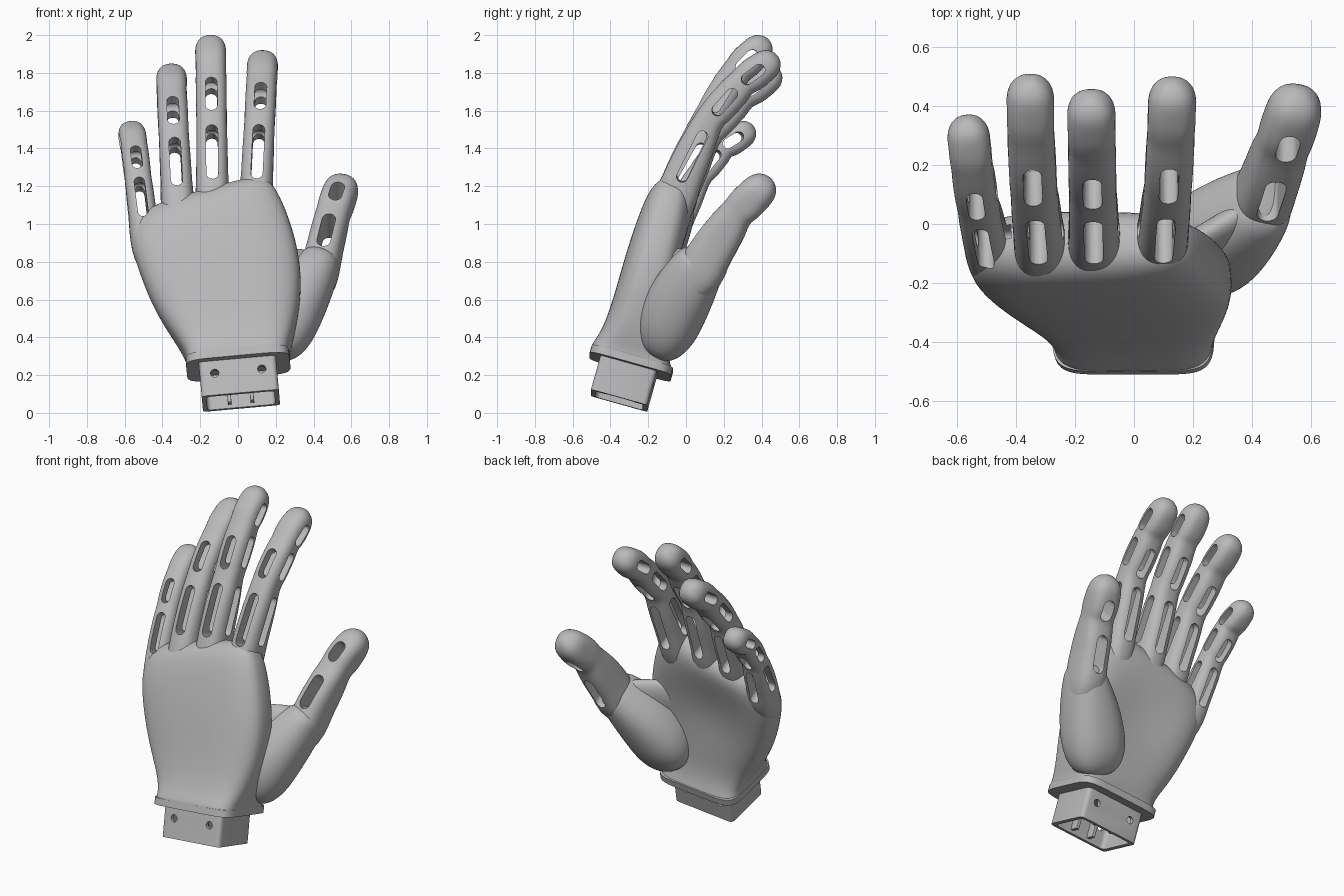
import bpy, bmesh, math
from mathutils import Vector, Matrix

cube = bpy.data.objects.get("Cube")
if cube:
    bpy.data.objects.remove(cube, do_unlink=True)

scene_col = bpy.context.scene.collection
cutters = bpy.data.collections.new("slot_cutters")
scene_col.children.link(cutters)

grey = bpy.data.materials.new("plain_grey")
grey.use_nodes = True
colour = (0.49, 0.49, 0.49, 1)
grey.diffuse_color = colour
grey.node_tree.nodes["Principled BSDF"].inputs["Base Color"].default_value = colour


def ring(c, side, depth, a, b, e=2.5, hollow=0.0, n=28):
    """Superellipse section; hollow dips its palm side."""
    pts = []
    for i in range(n):
        t = 2 * math.pi * i / n
        x = math.copysign(abs(math.cos(t)) ** (2 / e), math.cos(t))
        y = math.copysign(abs(math.sin(t)) ** (2 / e), math.sin(t))
        if y > 0:
            y *= 1 - hollow * (1 - x * x) ** 2
        pts.append(Vector(c) + side * (a * x) + depth * (b * y))
    return pts


def loft(name, rings, subsurf=0, col=None):
    bm = bmesh.new()
    loops = [[bm.verts.new(p) for p in r] for r in rings]
    n = len(loops[0])
    for lo, hi in zip(loops, loops[1:]):
        for i in range(n):
            j = (i + 1) % n
            bm.faces.new((lo[i], lo[j], hi[j], hi[i]))
    bm.faces.new(loops[0])
    bm.faces.new(loops[-1])
    bmesh.ops.recalc_face_normals(bm, faces=bm.faces)
    mesh = bpy.data.meshes.new(name)
    bm.to_mesh(mesh)
    bm.free()
    mesh.materials.append(grey)
    ob = bpy.data.objects.new(name, mesh)
    (col or scene_col).objects.link(ob)
    if subsurf:
        mod = ob.modifiers.new("smooth", 'SUBSURF')
        mod.levels = mod.render_levels = subsurf
    return ob


def frame(t):
    side = (Vector((1, 0, 0)) - t * t.x).normalized()
    return side, t.cross(side)


def slot(p, q, wide, through, half_w, reach):
    """Round-ended cutter from p to q, pushed along the through direction."""
    t = (q - p).normalized()
    outline = []
    for end, start in ((q, 0), (p, math.pi)):
        for i in range(9):
            ang = start + math.pi * i / 8
            outline.append(end + wide * (half_w * math.cos(ang)) + t * (half_w * math.sin(ang)))
    ob = loft("slot_cutter", [[v + through * s for v in outline] for s in (-reach, reach)], 0, cutters)
    ob.hide_render = True


def digit(name, joints, r, face_spans, side_spans):
    """Jointed digit with a thick root and a domed tip; spans place the slots."""
    pts = [Vector(j) for j in joints]
    dirs = [(b - a).normalized() for a, b in zip(pts, pts[1:])]
    side, depth = frame(dirs[0])
    # Root pad buried in the palm
    rings = [ring(pts[0] - dirs[0] * d + depth * r * shift, side, depth, r * w, r * h)
             for d, shift, w, h in ((0.23, 0.1, 0.6, 0.6), (0.15, 0.4, 1.0, 1.15), (0.03, 0.42, 1.12, 1.42))]
    last = len(dirs) - 1
    for k, t in enumerate(dirs):
        a, b = pts[k], pts[k + 1]
        side, depth = frame(t)
        for f, swell in ((0.22, 0.26), (0.5, 0.17), (0.78, 0.08)):
            extra = swell if k == 0 else 0
            rings.append(ring(a.lerp(b, f) + depth * (r * extra * 0.7), side, depth, r * (1 + extra * 0.15),
                              r * (1.03 + extra + (0.05 if f == 0.5 else 0)), 2.8))
        if k < last:
            s2, d2 = frame((t + dirs[k + 1]).normalized())
            rings.append(ring(b, s2, d2, r * 0.96, r * 0.92, 2.6))
        if k < len(face_spans):
            lo, hi = face_spans[k]
            slot(a.lerp(b, lo), a.lerp(b, hi), side, depth, r * 0.38, r * 2)
        if k < len(side_spans):
            lo, hi = side_spans[k]
            mid = depth * (r * 0.1 if k == 0 else 0)
            slot(a.lerp(b, lo) + mid, a.lerp(b, hi) + mid, depth, side, r * 0.36, r * 1.25)
    for ang in (0, 25, 50, 70, 84):
        c, s = math.cos(math.radians(ang)), math.sin(math.radians(ang))
        rings.append(ring(pts[-1] + dirs[-1] * (r * s), side, depth, r * c, r * c, 2.4))
    return loft(name, rings, 1)


# Fingers and thumb
face_spans = [(0.2, 0.78), (0.15, 0.6)]
side_spans = [(0.27, 0.8), (0.27, 0.7), (0.2, 0.75)]
fingers = {
    "index_finger": (0.083, [(0.095, -0.08, 1.15), (0.115, 0.12, 1.55), (0.125, 0.30, 1.75), (0.13, 0.42, 1.84)]),
    "middle_finger": (0.083, [(-0.135, -0.08, 1.15), (-0.14, 0.11, 1.55), (-0.143, 0.27, 1.81), (-0.145, 0.378, 1.92)]),
    "ring_finger": (0.082, [(-0.32, -0.085, 1.12), (-0.34, 0.11, 1.47), (-0.35, 0.30, 1.68), (-0.352, 0.43, 1.77)]),
    "little_finger": (0.073, [(-0.495, -0.1, 0.97), (-0.53, 0.065, 1.25), (-0.55, 0.195, 1.41), (-0.562, 0.30, 1.475)]),
}
parts = [digit(name, joints, r, face_spans, side_spans) for name, (r, joints) in fingers.items()]
parts.append(digit("thumb", [(0.44, 0.07, 0.80), (0.505, 0.27, 1.06), (0.545, 0.385, 1.175)], 0.094,
                   [(0.2, 0.64), (0.25, 0.6)], []))

# Wrist frame
X = Vector((1, 0, 0.09)).normalized()
U = X.cross(Vector((0, 0.96, -0.27))).normalized()
V = U.cross(X)

# Palm: centre, half width, half depth, sideways slope, hollow, squareness
palm_rings = []
for c, a, b, slope, hollow, e in (
        ((0, -0.29, 0.27), 0.272, 0.222, 0.09, 0, 5),
        ((0, -0.288, 0.285), 0.275, 0.222, 0.09, 0, 5),
        ((0, -0.287, 0.31), 0.275, 0.212, 0.09, 0, 4.5),
        ((-0.01, -0.27, 0.39), 0.31, 0.178, 0.09, 0, 3.5),
        ((-0.05, -0.225, 0.56), 0.385, 0.165, 0.09, 0.12, 3),
        ((-0.09, -0.175, 0.76), 0.425, 0.16, 0.1, 0.35, 3),
        ((-0.145, -0.12, 0.95), 0.425, 0.152, 0.15, 0.22, 3),
        ((-0.17, -0.078, 1.09), 0.378, 0.135, 0.24, 0, 3),
        ((-0.17, -0.06, 1.155), 0.32, 0.095, 0.28, 0, 3),
        ((-0.17, -0.05, 1.18), 0.23, 0.04, 0.28, 0, 3)):
    palm_rings.append(ring(c, Vector((1, 0, slope)), V, a, b, e, hollow, 32))
parts.append(loft("palm", palm_rings, 2))

# Thumb base pad
pad_rings = []
side, depth = frame(Vector((0.35, 0.45, 0.8)).normalized())
for c, a, b in (((0.17, -0.16, 0.31), 0.07, 0.06),
                ((0.18, -0.14, 0.35), 0.15, 0.12),
                ((0.22, -0.10, 0.45), 0.19, 0.168),
                ((0.28, -0.05, 0.57), 0.185, 0.175),
                ((0.35, 0.01, 0.68), 0.16, 0.162),
                ((0.42, 0.065, 0.775), 0.12, 0.142),
                ((0.445, 0.09, 0.815), 0.10, 0.12),
                ((0.45, 0.105, 0.84), 0.06, 0.07)):
    pad_rings.append(ring(c, side, depth, a, b, 2.3))
loft("thumb_pad", pad_rings, 2)

# Web between palm and thumb
web_rings = []
for c, b, h in (((0.1, -0.13, 0.70), 0.05, 0.16), ((0.22, -0.09, 0.72), 0.07, 0.16),
                ((0.32, -0.02, 0.75), 0.07, 0.125), ((0.43, 0.06, 0.79), 0.06, 0.07)):
    web_rings.append(ring(c, V, U, b, h, 2))
loft("thumb_web", web_rings, 2)

# Wrist plate
plate_c = Vector((0, -0.29, 0.265))
loft("wrist_plate", [ring(plate_c + U * h, X, V, 0.275, 0.224, 6, 0, 48) for h in (-0.022, 0.02)])


# Hollow wrist socket
def box(name, centre, size, cut=False):
    m = Matrix((X, V, U)).transposed().to_4x4()
    m.translation = centre
    bm = bmesh.new()
    bmesh.ops.create_cube(bm, size=1, matrix=m @ Matrix.Diagonal((*size, 1)))
    bmesh.ops.bevel(bm, geom=[e for e in bm.edges if abs((e.verts[0].co - e.verts[1].co).normalized().dot(U)) > 0.9],
                    offset=0.025 if size[0] > 0.2 else 0.004, segments=4, affect='EDGES', profile=0.5)
    mesh = bpy.data.meshes.new(name)
    bm.to_mesh(mesh)
    bm.free()
    mesh.materials.append(grey)
    ob = bpy.data.objects.new(name, mesh)
    (cutters if cut else scene_col).objects.link(ob)
    ob.hide_render = cut
    return ob


sock_c = Vector((0.005, -0.322, 0.18))
parts.append(box("wrist_socket", sock_c, (0.41, 0.31, 0.24)))
box("socket_cavity", sock_c - U * 0.04, (0.36, 0.26, 0.24), True)
for x in (-0.125, 0.125):
    c = sock_c + X * x
    loft("screw_hole", [ring(c + V * s, X, U, 0.022, 0.022, 2, 0, 16) for s in (-0.2, 0.2)], 0, cutters).hide_render = True
for x in (-0.06, 0.06):
    for s in (-1, 1):
        box("socket_rib", sock_c + X * x + V * (s * 0.105) - U * 0.01, (0.02, 0.06, 0.18))

# Cut every slot, then drop the cutters
for ob in parts:
    mod = ob.modifiers.new("slots", 'BOOLEAN')
    mod.operation = 'DIFFERENCE'
    mod.operand_type = 'COLLECTION'
    mod.collection = cutters
    mod.solver = 'EXACT'
bpy.context.view_layer.update()
deps = bpy.context.evaluated_depsgraph_get()
baked = [(ob, bpy.data.meshes.new_from_object(ob.evaluated_get(deps))) for ob in scene_col.objects
         if ob.type == 'MESH' and ob.modifiers]
for ob, mesh in baked:
    ob.modifiers.clear()
    ob.data = mesh
for ob in list(cutters.objects):
    bpy.data.objects.remove(ob, do_unlink=True)
bpy.data.collections.remove(cutters)

# Smooth shading with crisp slot edges
bpy.ops.object.select_all(action='DESELECT')
for ob in scene_col.objects:
    if ob.type == 'MESH':
        ob.select_set(True)
        bpy.context.view_layer.objects.active = ob
bpy.ops.object.shade_smooth_by_angle(angle=math.radians(35))
